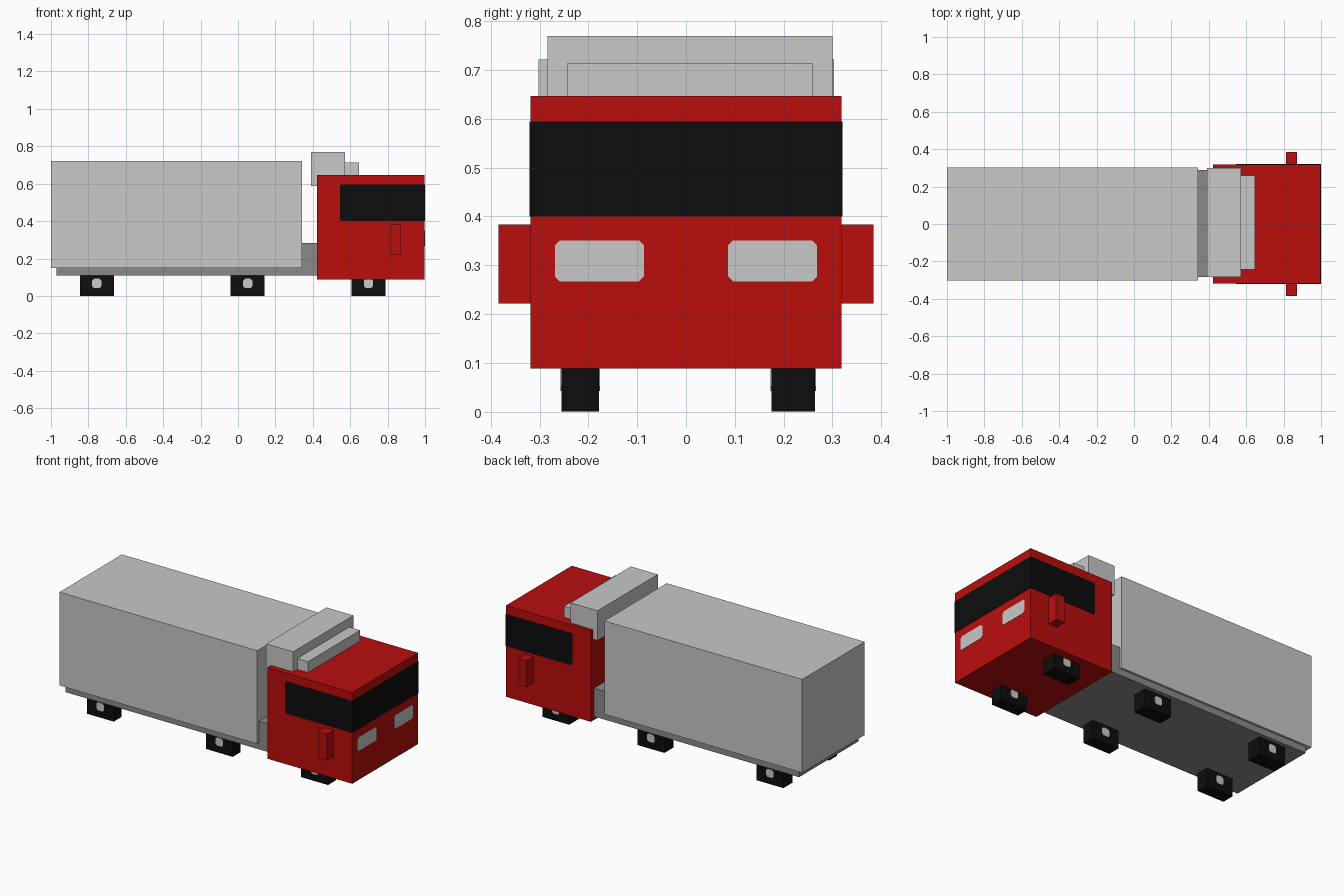
import bpy, bmesh
from mathutils import Vector

if "Cube" in bpy.data.objects:
    bpy.data.objects.remove(bpy.data.objects["Cube"])


def material(name, rgb):
    m = bpy.data.materials.new(name)
    m.diffuse_color = (*rgb, 1)
    m.use_nodes = True
    m.node_tree.nodes["Principled BSDF"].inputs["Base Color"].default_value = m.diffuse_color
    return m


RED = material("cab red", (0.491, 0.004, 0.004))
BLACK = material("black", (0.004, 0.004, 0.004))
LIGHT = material("light grey", (0.578, 0.578, 0.578))
DARK = material("chassis grey", (0.254, 0.254, 0.254))


def finish(name, bm, mat):
    bmesh.ops.recalc_face_normals(bm, faces=bm.faces)
    me = bpy.data.meshes.new(name)
    bm.to_mesh(me)
    bm.free()
    me.materials.append(mat)
    ob = bpy.data.objects.new(name, me)
    bpy.context.collection.objects.link(ob)
    return ob


def box(name, x, y, z, mat):
    """Box from (min, max) ranges."""
    bm = bmesh.new()
    bmesh.ops.create_cube(bm, size=1)
    for v in bm.verts:
        v.co = Vector([(r[0] + r[1]) / 2 + c * (r[1] - r[0]) for c, r in zip(v.co, (x, y, z))])
    return finish(name, bm, mat)


def plate(name, u, z, cuts, axis, start, end, mat):
    """Thin plate with chamfered corners; cuts = (low u side, high u side)."""
    a, b = cuts
    pts = [(u[0] + a, z[0]), (u[1] - b, z[0]), (u[1], z[0] + b), (u[1], z[1] - b),
           (u[1] - b, z[1]), (u[0] + a, z[1]), (u[0], z[1] - a), (u[0], z[0] + a)]
    bm = bmesh.new()
    place = (lambda p, d: (d, p[0], p[1])) if axis == "x" else (lambda p, d: (p[0], d, p[1]))
    face = bm.faces.new([bm.verts.new(place(p, start)) for p in pts])
    new = bmesh.ops.extrude_face_region(bm, geom=[face])["geom"]
    shift = Vector((end - start, 0, 0) if axis == "x" else (0, end - start, 0))
    bmesh.ops.translate(bm, vec=shift, verts=[v for v in new if isinstance(v, bmesh.types.BMVert)])
    bmesh.ops.remove_doubles(bm, verts=bm.verts, dist=1e-6)
    return finish(name, bm, mat)


# Main bodies
box("cargo_box", (-1, 0.342), (-0.302, 0.303), (0.15, 0.722), LIGHT)
box("chassis", (-0.97, 0.45), (-0.284, 0.29), (0.11, 0.283), DARK)
box("cab", (0.422, 0.998), (-0.319, 0.319), (0.088, 0.647), RED)

# Roof air deflector
box("roof_deflector", (0.39, 0.573), (-0.284, 0.30), (0.588, 0.77), LIGHT)
box("roof_deflector_step", (0.56, 0.646), (-0.244, 0.26), (0.60, 0.714), LIGHT)

# Windscreen
box("windscreen", (0.996, 1.0), (-0.321, 0.321), (0.40, 0.595), BLACK)

for s, side in ((-1, "right"), (1, "left")):
    # Side window, mirror and headlight
    plate(f"side_window_{side}", (0.545, 0.998), (0.40, 0.595), (0.008, 0.0005),
          "y", s * 0.317, s * 0.321, BLACK)
    box(f"mirror_{side}", (0.812, 0.872), sorted((s * 0.31, s * 0.384)), (0.221, 0.383), RED)
    plate(f"headlight_{side}", sorted((s * 0.086, s * 0.269)), (0.267, 0.351), (0.01, 0.01),
          "x", 0.996, 1.0, LIGHT)

    # Wheels with a hub on both faces
    y0, y1 = (-0.255, -0.178) if s < 0 else (0.175, 0.265)
    for axle, cx in (("rear", -0.755), ("middle", 0.052), ("front", 0.698)):
        box(f"{axle}_wheel_{side}", (cx - 0.091, cx + 0.091), (y0, y1), (0, 0.135), BLACK)
        for tag, y, d in (("a", y0, -1), ("b", y1, 1)):
            plate(f"{axle}_hub_{side}_{tag}", (cx - 0.025, cx + 0.025), (0.042, 0.092),
                  (0.01, 0.01), "y", y - d * 0.002, y + d * 0.002, LIGHT)
